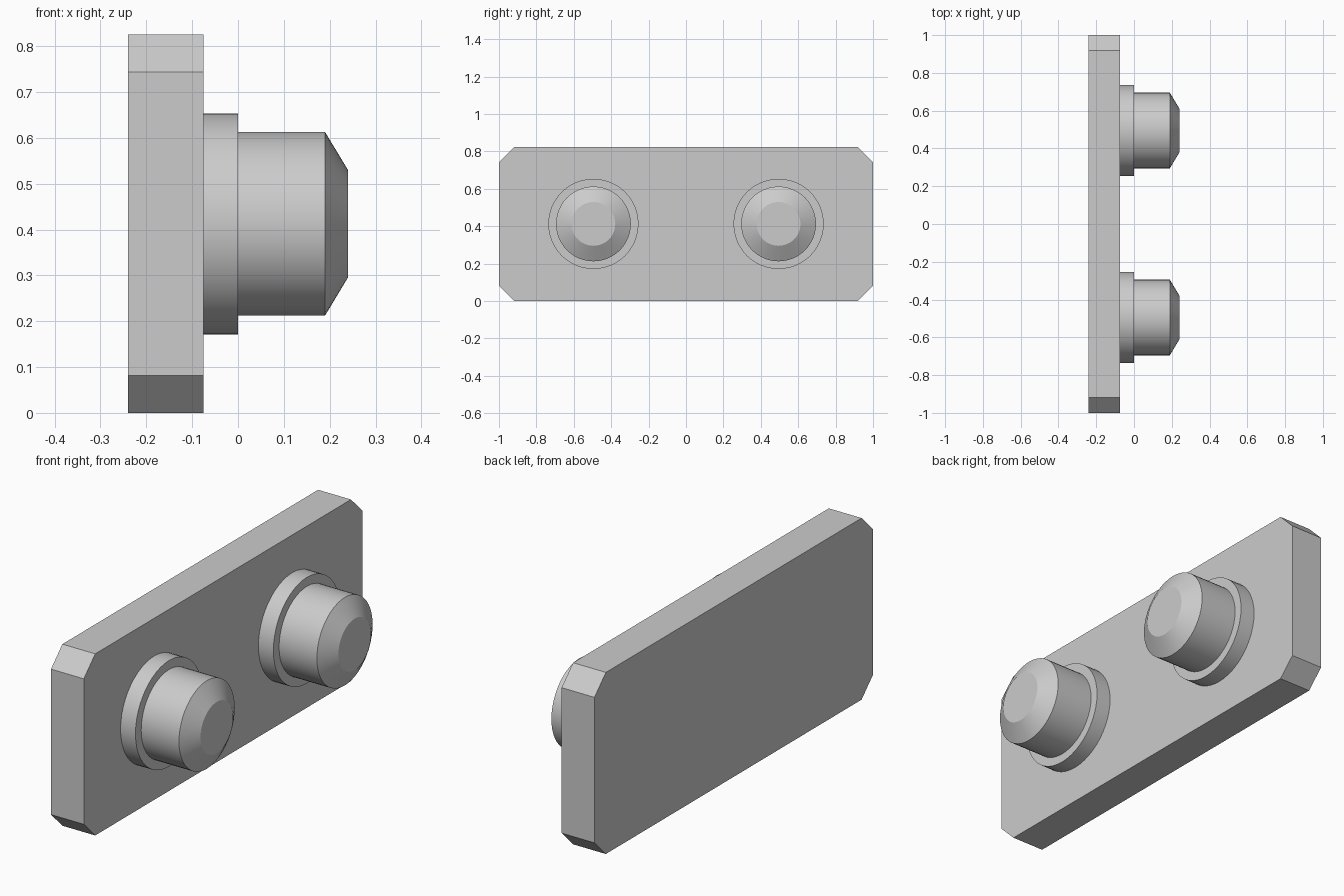
import bpy, bmesh
from math import cos, sin, tau

if "Cube" in bpy.data.objects:
    bpy.data.objects.remove(bpy.data.objects["Cube"])

MID_Z = 0.4125


def make_object(name, bm, smooth=False):
    bmesh.ops.recalc_face_normals(bm, faces=bm.faces)
    mesh = bpy.data.meshes.new(name)
    bm.to_mesh(mesh)
    bm.free()
    obj = bpy.data.objects.new(name, mesh)
    bpy.context.collection.objects.link(obj)
    if smooth:
        bpy.ops.object.select_all(action='DESELECT')
        obj.select_set(True)
        bpy.context.view_layer.objects.active = obj
        bpy.ops.object.shade_smooth_by_angle(angle=0.45)
    return obj


def extrude_x(name, outline, x0, x1):
    """Extrude a (y, z) outline along x."""
    bm = bmesh.new()
    face = bm.faces.new([bm.verts.new((x0, y, z)) for y, z in outline])
    new = bmesh.ops.extrude_face_region(bm, geom=[face], use_keep_orig=True)['geom']
    verts = [v for v in new if isinstance(v, bmesh.types.BMVert)]
    bmesh.ops.translate(bm, verts=verts, vec=(x1 - x0, 0, 0))
    return make_object(name, bm)


def lathe_x(name, profile, y, sides=48):
    """Turn an (x, radius) profile around an axis parallel to x."""
    bm = bmesh.new()
    rings = [[bm.verts.new((x, y + r * cos(tau * i / sides),
                            MID_Z + r * sin(tau * i / sides)))
              for i in range(sides)] for x, r in profile]
    for a, b in zip(rings, rings[1:]):
        for i in range(sides):
            j = (i + 1) % sides
            bm.faces.new((a[i], a[j], b[j], b[i]))
    bm.faces.new(rings[0])
    bm.faces.new(rings[-1])
    return make_object(name, bm, smooth=True)


# Back plate with clipped corners
h, c = 0.825, 0.082
extrude_x("back_plate",
          [(-1, c), (-1 + c, 0), (1 - c, 0), (1, c),
           (1, h - c), (1 - c, h), (-1 + c, h), (-1, h - c)],
          -0.24, -0.075)

# Two stepped pegs: collar, shaft and tapered tip
for side, y in (("left", -0.495), ("right", 0.495)):
    lathe_x(f"{side}_peg",
            [(-0.075, 0.241), (0, 0.241), (0, 0.2),
             (0.19, 0.2), (0.24, 0.117)], y)
